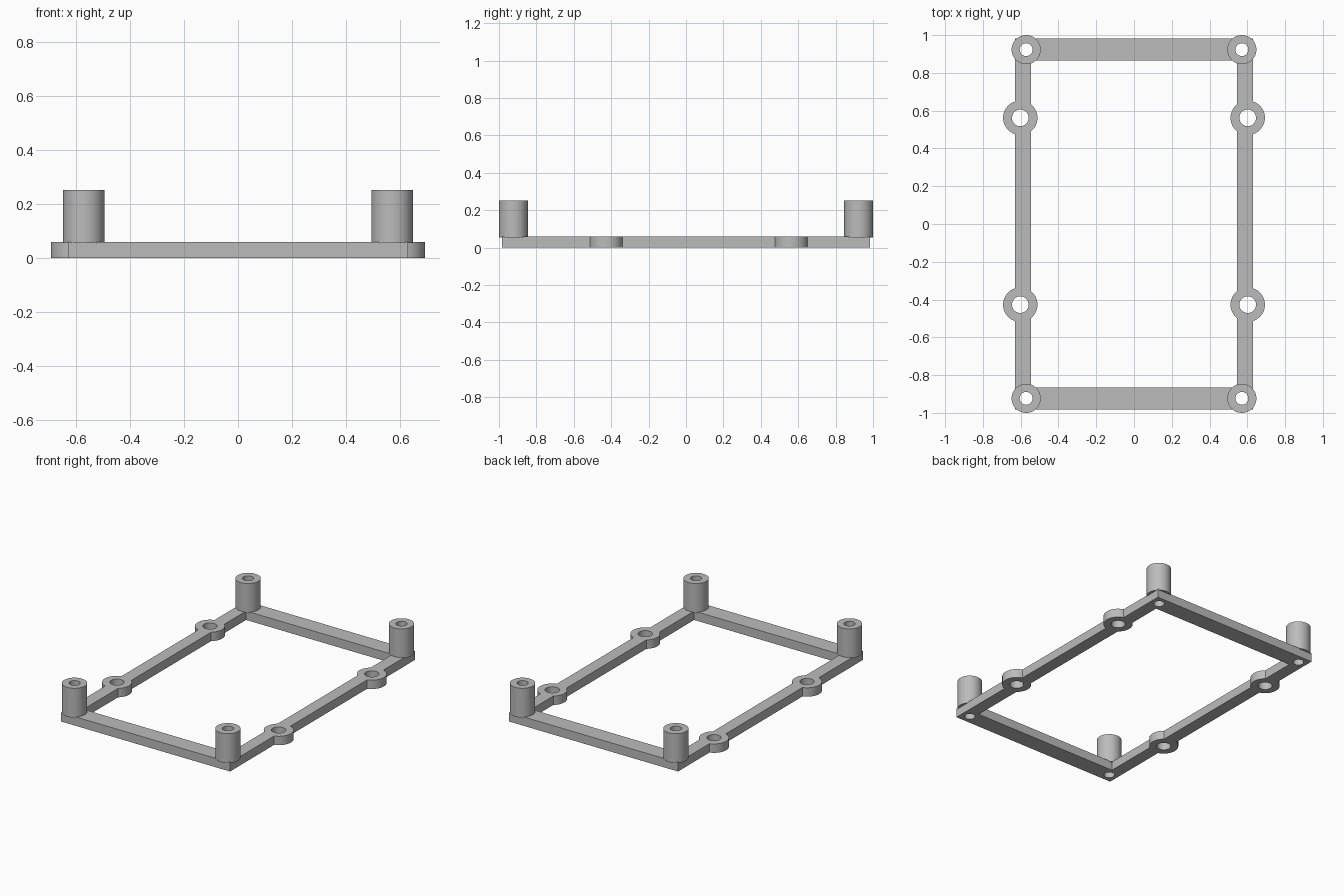
import bpy
import math

if "Cube" in bpy.data.objects:
    bpy.data.objects.remove(bpy.data.objects["Cube"], do_unlink=True)

SIDES = 64
FRAME_TOP = 0.06
POST_X, POST_Y = 0.571, 0.923
RING_X = 0.602
RING_YS = (-0.427, 0.562)

grey = bpy.data.materials.new("plain grey")
grey.use_nodes = True
COLOUR = (0.5, 0.5, 0.5, 1)
grey.diffuse_color = COLOUR
grey.node_tree.nodes["Principled BSDF"].inputs["Base Color"].default_value = COLOUR


def box(name, half_x, half_y, z0, z1):
    bpy.ops.mesh.primitive_cube_add(size=2, location=(0, 0, (z0 + z1) / 2))
    ob = bpy.context.object
    ob.name = name
    ob.scale = (half_x, half_y, (z1 - z0) / 2)
    bpy.ops.object.transform_apply(location=True, rotation=False, scale=True)
    return ob


def rod(name, x, y, radius, z0, z1):
    bpy.ops.mesh.primitive_cylinder_add(
        vertices=SIDES, radius=radius, depth=z1 - z0, location=(x, y, (z0 + z1) / 2))
    ob = bpy.context.object
    ob.name = name
    return ob


def combine(target, tool, operation):
    """Apply a boolean and discard the tool."""
    mod = target.modifiers.new("combine", 'BOOLEAN')
    mod.operation = operation
    mod.solver = 'EXACT'
    mod.object = tool
    bpy.context.view_layer.objects.active = target
    bpy.ops.object.modifier_apply(modifier=mod.name)
    bpy.data.objects.remove(tool, do_unlink=True)


def drill(target, x, y, radius):
    combine(target, rod("drill", x, y, radius, -0.1, 0.4), 'DIFFERENCE')


def finish(ob):
    ob.data.materials.clear()
    ob.data.materials.append(grey)
    bpy.ops.object.select_all(action='DESELECT')
    ob.select_set(True)
    bpy.context.view_layer.objects.active = ob
    bpy.ops.object.shade_smooth_by_angle(angle=math.radians(30))


# Flat rectangular frame
frame = box("frame", 0.629, 0.983, 0, FRAME_TOP)
combine(frame, box("opening", 0.545, 0.865, -0.1, 0.2), 'DIFFERENCE')

# Mounting rings on the long rails, flush with the frame
rings = [(side * RING_X, y) for side in (-1, 1) for y in RING_YS]
for x, y in rings:
    combine(frame, rod("ring", x, y, 0.091, 0, FRAME_TOP), 'UNION')
for x, y in rings:
    drill(frame, x, y, 0.044)

# Hollow corner posts, with their holes running on through the frame
for x, side in ((-POST_X, "right"), (POST_X, "left")):
    for y, end in ((-POST_Y, "front"), (POST_Y, "back")):
        drill(frame, x, y, 0.034)
        post = rod(f"{end}_{side}_post", x, y, 0.077, 0.055, 0.252)
        drill(post, x, y, 0.034)
        finish(post)
finish(frame)
